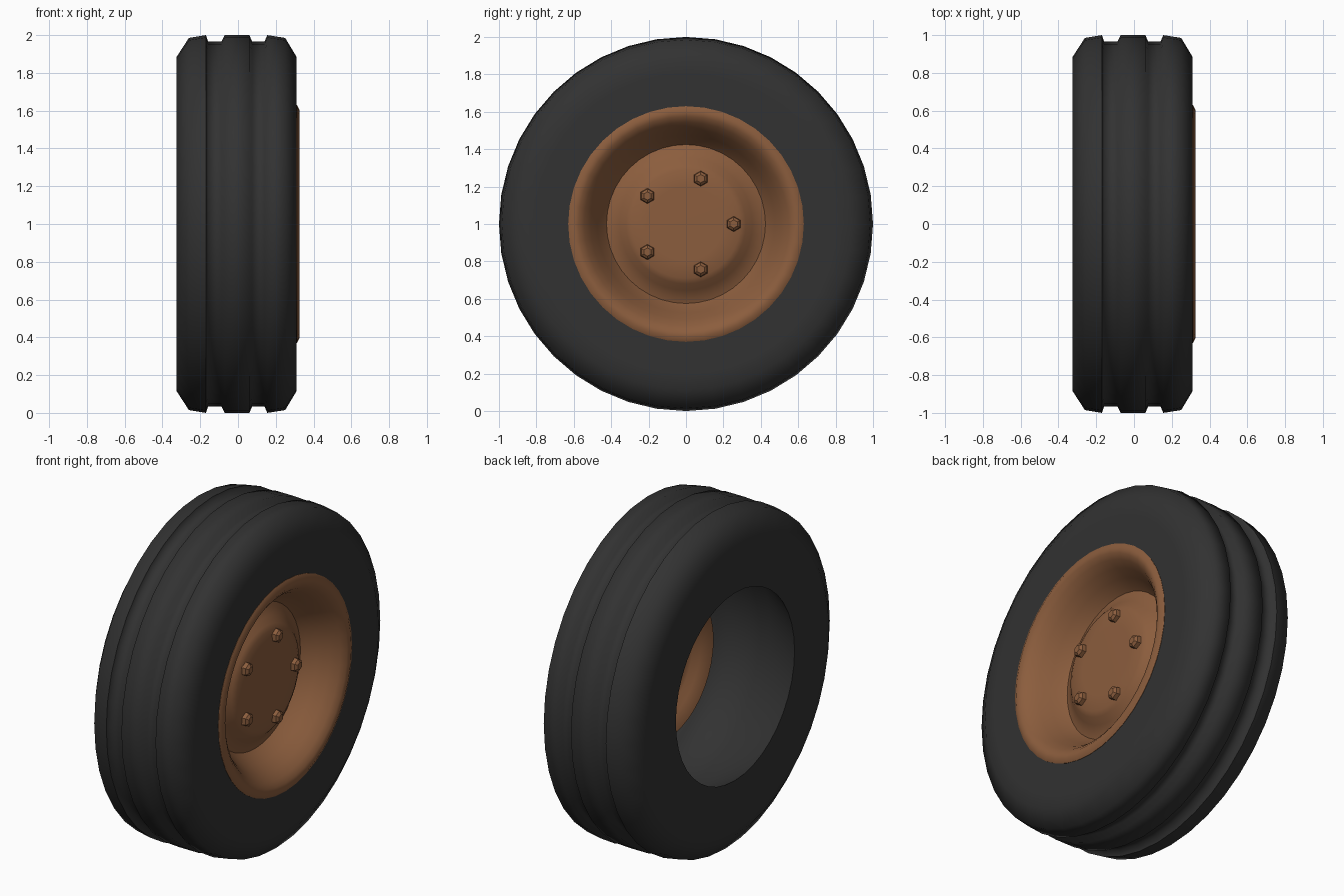
import bpy, bmesh, math
from mathutils import Matrix

cube = bpy.data.objects.get("Cube")
if cube:
    bpy.data.objects.remove(cube, do_unlink=True)

SEGMENTS = 40


def make_material(name, color):
    mat = bpy.data.materials.new(name)
    mat.use_nodes = True
    mat.diffuse_color = color
    mat.node_tree.nodes["Principled BSDF"].inputs["Base Color"].default_value = color
    return mat


def finish(name, bm, mat, angle):
    mesh = bpy.data.meshes.new(name)
    bm.to_mesh(mesh)
    bm.free()
    mesh.materials.append(mat)
    obj = bpy.data.objects.new(name, mesh)
    bpy.context.collection.objects.link(obj)
    obj.location.z = 1
    bpy.ops.object.select_all(action='DESELECT')
    obj.select_set(True)
    bpy.context.view_layer.objects.active = obj
    bpy.ops.object.shade_smooth_by_angle(angle=math.radians(angle))
    return obj


def lathe(name, profile, mat, angle, closed=False):
    """Spin an (x, radius) profile around the x axle."""
    bm = bmesh.new()
    verts = [bm.verts.new((x, 0, r)) for x, r in profile]
    edges = [bm.edges.new(pair) for pair in zip(verts, verts[1:])]
    if closed:
        edges.append(bm.edges.new((verts[-1], verts[0])))
    bmesh.ops.spin(bm, geom=verts + edges, cent=(0, 0, 0), axis=(1, 0, 0),
                   angle=math.tau, steps=SEGMENTS, use_duplicate=False)
    bmesh.ops.remove_doubles(bm, verts=bm.verts, dist=0.0005)
    bmesh.ops.recalc_face_normals(bm, faces=bm.faces)
    if not closed:
        # An open dish faces the outer side of the wheel
        if sum(f.normal.x * f.calc_area() for f in bm.faces) < 0:
            bmesh.ops.reverse_faces(bm, faces=bm.faces)
    return finish(name, bm, mat, angle)


rubber = make_material("dark rubber", (0.032, 0.032, 0.032, 1))
metal = make_material("rusty brown metal", (0.26, 0.11, 0.047, 1))

# Tyre: sidewalls, chamfered shoulders, two tread grooves, hollow inside
tread = [(-0.325, 0.56), (-0.325, 0.8), (-0.325, 0.885), (-0.26, 0.985),
         (-0.17, 1.0), (-0.158, 0.965), (-0.088, 0.965), (-0.07, 1.0),
         (0.06, 1.0), (0.075, 0.965), (0.14, 0.965), (0.155, 1.0),
         (0.25, 0.985), (0.31, 0.885), (0.31, 0.8), (0.31, 0.62)]
inside = [(0.29, 0.62), (0.26, 0.66), (0.18, 0.7), (0.06, 0.715), (-0.07, 0.7)]
lathe("tyre", tread + inside, rubber, 80, closed=True)

# Rim: rolled lip, deep bowl, then a raised centre plate
rim = [(0.295, 0.63), (0.312, 0.63), (0.325, 0.605), (0.318, 0.575),
       (0.295, 0.545), (0.25, 0.51), (0.19, 0.475), (0.14, 0.445),
       (0.115, 0.425), (0.125, 0.395), (0.15, 0.355), (0.18, 0.32),
       (0.195, 0.29), (0.197, 0.2), (0.197, 0)]
lathe("rim", rim, metal, 60)

# Five hexagonal wheel nuts
for i in range(5):
    bm = bmesh.new()
    bmesh.ops.create_cone(bm, cap_ends=True, segments=6,
                          radius1=0.042, radius2=0.036, depth=0.04)
    top = [f for f in bm.faces if f.normal.z > 0.9]
    bmesh.ops.bevel(bm, geom=[e for f in top for e in f.edges],
                    offset=0.012, segments=1, affect='EDGES')
    a = i * math.tau / 5
    bm.transform(Matrix.Translation((0.21, 0.255 * math.cos(a), 0.255 * math.sin(a)))
                 @ Matrix.Rotation(math.pi / 2, 4, 'Y')
                 @ Matrix.Rotation(0, 4, 'Z'))
    # Point one corner of every nut straight up
    if abs(max(v.co.z for v in bm.verts) - 0.255 * math.sin(a)) < 0.04:
        bmesh.ops.rotate(bm, verts=bm.verts, matrix=Matrix.Rotation(math.pi / 6, 3, 'X'),
                         cent=(0.21, 0.255 * math.cos(a), 0.255 * math.sin(a)))
    finish(f"wheel_nut_{i + 1}", bm, metal, 20)
